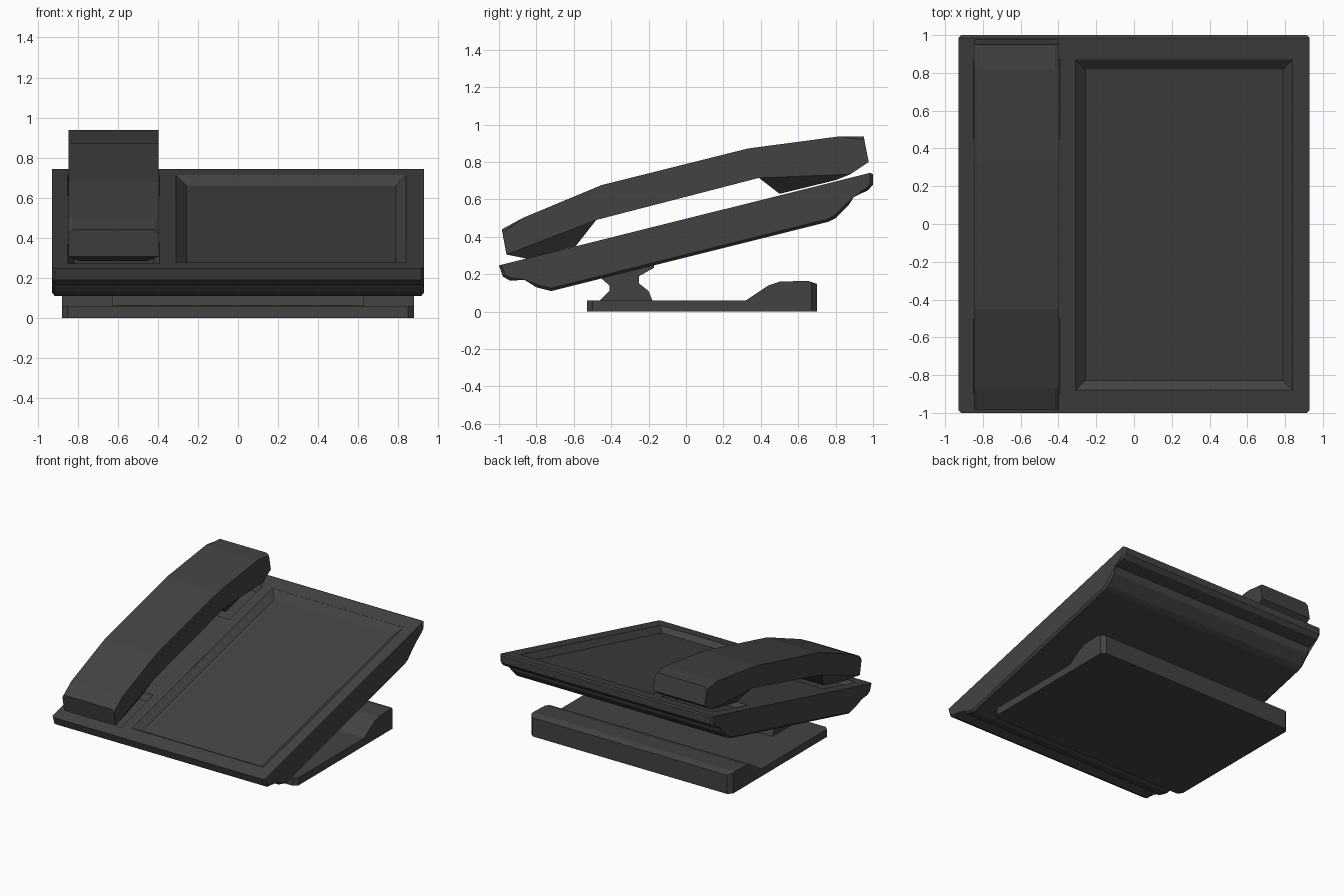
import bpy, bmesh

if "Cube" in bpy.data.objects:
    bpy.data.objects.remove(bpy.data.objects["Cube"])

SLOPE, MID = 0.2487, 0.496


def finish(name, bm):
    bmesh.ops.recalc_face_normals(bm, faces=bm.faces)
    mesh = bpy.data.meshes.new(name)
    bm.to_mesh(mesh)
    bm.free()
    ob = bpy.data.objects.new(name, mesh)
    bpy.context.collection.objects.link(ob)
    mat = bpy.data.materials.get("dark_plastic")
    if not mat:
        mat = bpy.data.materials.new("dark_plastic")
        mat.diffuse_color = (0.055, 0.055, 0.055, 1)
        mat.use_nodes = True
        mat.node_tree.nodes["Principled BSDF"].inputs["Base Color"].default_value = mat.diffuse_color
    mesh.materials.append(mat)
    return ob


def prism(name, pts, x0, x1, pick=None, width=0.02):
    """Extrude a (y, z) profile along x, chamfering the edges chosen by pick."""
    bm = bmesh.new()
    a = [bm.verts.new((x0, y, z)) for y, z in pts]
    b = [bm.verts.new((x1, y, z)) for y, z in pts]
    bm.faces.new(a)
    bm.faces.new(b[::-1])
    for i in range(len(pts)):
        j = (i + 1) % len(pts)
        bm.faces.new((a[i], b[i], b[j], a[j]))
    if pick:
        edges = [e for e in bm.edges if pick(*e.verts)]
        bmesh.ops.bevel(bm, geom=edges, offset=width, segments=1,
                        affect='EDGES', clamp_overlap=True)
    return finish(name, bm)


def loft(name, rings):
    """Skin a stack of four-cornered rings and cap both ends."""
    bm = bmesh.new()
    rs = [[bm.verts.new(p) for p in r] for r in rings]
    for a, b in zip(rs, rs[1:]):
        for i in range(4):
            j = (i + 1) % 4
            bm.faces.new((a[i], a[j], b[j], b[i]))
    bm.faces.new(rs[0])
    bm.faces.new(rs[-1])
    return finish(name, bm)


def cut_tray(target, name, x0, x1, y0, y1, inset, depth):
    """Sink a sloping-walled tray into the tilted top."""
    def ring(d, h):
        return [(x, y, MID + SLOPE * y + h) for x, y in
                ((x0 + d, y0 + d), (x1 - d, y0 + d), (x1 - d, y1 - d), (x0 + d, y1 - d))]
    cutter = loft(name, [ring(inset, -depth), ring(0, 0), ring(0, 0.05)])
    cutter.hide_render = True
    cutter.hide_set(True)
    mod = target.modifiers.new(name, 'BOOLEAN')
    mod.object = cutter
    mod.operation = 'DIFFERENCE'
    mod.solver = 'EXACT'


def same_side(a, b):
    return abs(a.co.x - b.co.x) < 1e-5


# Tilted body with chamfered underside edges
body = prism("body", [
    (-1.0, 0.247), (-0.98, 0.188), (-0.94, 0.165), (-0.86, 0.187), (-0.80, 0.13),
    (-0.72, 0.11), (0.76, 0.48), (0.80, 0.50), (0.87, 0.57), (0.885, 0.625),
    (0.975, 0.65), (1.0, 0.68), (1.0, 0.735), (0.985, 0.742)], -0.93, 0.93,
    lambda a, b: same_side(a, b) and
    (a.co.z + b.co.z) / 2 < MID + SLOPE * (a.co.y + b.co.y) / 2 - 0.02, 0.018)
cut_tray(body, "panel_cutter", -0.31, 0.84, -0.88, 0.87, 0.052, 0.04)
cut_tray(body, "mouth_well_cutter", -0.85, -0.392, -0.90, -0.50, 0.03, 0.04)
cut_tray(body, "ear_well_cutter", -0.85, -0.392, 0.45, 0.87, 0.03, 0.04)

# Foot with raised rear and clipped vertical corners
prism("base", [
    (-0.53, 0), (-0.53, 0.06), (0.32, 0.06), (0.44, 0.14), (0.50, 0.16),
    (0.65, 0.165), (0.70, 0.148), (0.70, 0)], -0.88, 0.88,
    lambda a, b: same_side(a, b) and abs(a.co.y - b.co.y) < 1e-5, 0.03)

# Waisted neck joining foot and body
prism("neck", [
    (-0.46, 0.05), (-0.46, 0.062), (-0.41, 0.11), (-0.41, 0.14), (-0.45, 0.175),
    (-0.45, 0.20), (-0.17, 0.26), (-0.17, 0.235), (-0.25, 0.19), (-0.25, 0.15),
    (-0.20, 0.11), (-0.18, 0.06), (-0.18, 0.05)], -0.63, 0.63)

# Arched handset with chamfered top edges
HX0, HX1 = -0.847, -0.397
prism("handset", [
    (-0.985, 0.44), (-0.87, 0.502), (-0.45, 0.677), (0.33, 0.872), (0.82, 0.937),
    (0.95, 0.937), (0.977, 0.80), (0.88, 0.735), (0.39, 0.715), (-0.48, 0.49),
    (-0.96, 0.305)], HX0, HX1,
    lambda a, b: same_side(a, b) and
    (a.co.z + b.co.z) / 2 > 0.72 + SLOPE * (a.co.y + b.co.y) / 2 - 0.02, 0.02)


# Tapered pads under both ends of the handset
def pad(name, top, bottom, inset):
    rings = []
    for (p, q), d in ((top, 0), (bottom, inset)):
        rings.append([(HX0 + d, *p), (HX1 - d, *p), (HX1 - d, *q), (HX0 + d, *q)])
    loft(name, rings)


pad("mouthpiece", ((-0.96, 0.305), (-0.48, 0.49)), ((-0.85, 0.283), (-0.59, 0.35)), 0.06)
pad("earpiece", ((0.39, 0.715), (0.88, 0.735)), ((0.50, 0.63), (0.80, 0.703)), 0.06)
